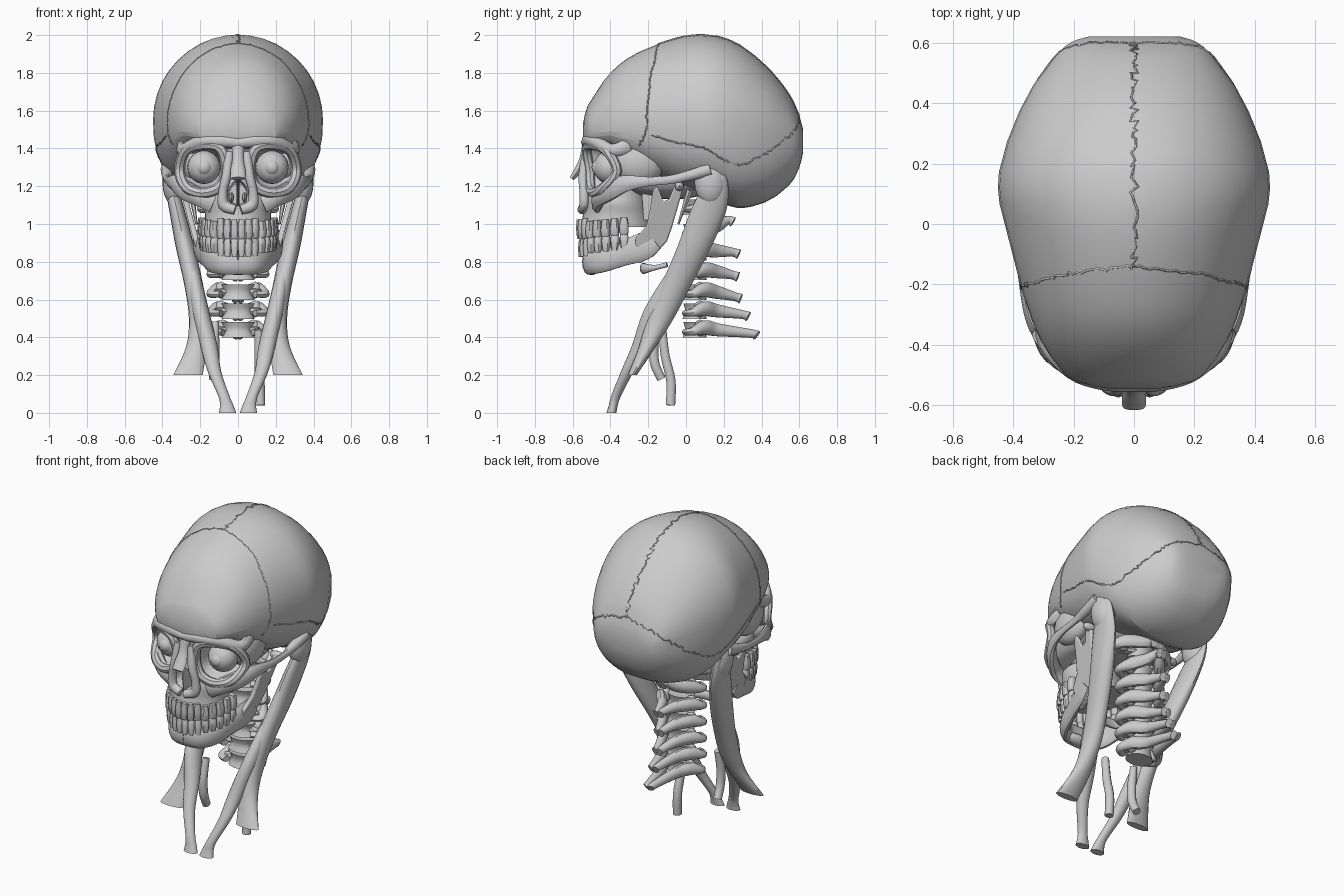
import bpy, bmesh, math, random
from mathutils import Vector, Matrix
from mathutils.bvhtree import BVHTree

if "Cube" in bpy.data.objects:
    bpy.data.objects.remove(bpy.data.objects["Cube"])

random.seed(4)
X, Y, Z = Vector((1, 0, 0)), Vector((0, 1, 0)), Vector((0, 0, 1))


def finish(name, bm, mirror=False, angle=40):
    bmesh.ops.recalc_face_normals(bm, faces=bm.faces[:])
    me = bpy.data.meshes.new(name)
    bm.to_mesh(me)
    bm.free()
    if angle:
        for p in me.polygons:
            p.use_smooth = True
        me.set_sharp_from_angle(angle=math.radians(angle))
    ob = bpy.data.objects.new(name, me)
    bpy.context.scene.collection.objects.link(ob)
    if mirror:
        ob.modifiers.new("mirror", 'MIRROR')
    return ob


def smooth(rows, k=4, closed=False):
    n, out = len(rows), []
    pick = (lambda i: rows[i % n]) if closed else (lambda i: rows[max(0, min(n - 1, i))])
    for i in range(n if closed else n - 1):
        a, b, c, d = (pick(i + j) for j in (-1, 0, 1, 2))
        for s in range(k):
            t = s / k
            out.append([q + .5 * t * (r - p + t * (2 * p - 5 * q + 4 * r - u + t * (3 * (q - r) + u - p)))
                        for p, q, r, u in zip(a, b, c, d)])
    return out if closed else out + [list(rows[-1])]


def loft(name, rings, mirror=False, closed=False, caps=(True, True), angle=40):
    bm = bmesh.new()
    vs = [[bm.verts.new(p) for p in r] for r in rings]
    n = len(vs[0])
    for a, b in list(zip(vs, vs[1:])) + ([(vs[-1], vs[0])] if closed else []):
        for i in range(n):
            bm.faces.new((a[i], a[(i + 1) % n], b[(i + 1) % n], b[i]))
    if not closed:
        for on, r in zip(caps, (vs[0], vs[-1])):
            if on:
                bm.faces.new(r)
    return finish(name, bm, mirror, angle)


def ellipse(c, u, v, n):
    return [Vector(c) + u * math.cos(i * math.tau / n) + v * math.sin(i * math.tau / n) for i in range(n)]


def limb(name, rows, mirror=False, n=16, k=4):
    # horizontal elliptical sections: x, y, z, half width, half depth
    return loft(name, [ellipse(r[:3], X * r[3], Y * r[4], n) for r in smooth(rows, k)], mirror)


def tube(name, rows, mirror=False, n=10, k=4, ref=Z, closed=False):
    # sections square to the path: x, y, z, half width, half height
    rows = smooth(rows, k, closed)
    rings, m = [], len(rows)
    for i, r in enumerate(rows):
        a = rows[(i + 1) % m] if closed else rows[min(m - 1, i + 1)]
        b = rows[i - 1] if closed else rows[max(0, i - 1)]
        t = (Vector(a[:3]) - Vector(b[:3])).normalized()
        side = t.cross(ref).normalized()
        rings.append(ellipse(r[:3], side * r[3], side.cross(t) * r[4], n))
    return loft(name, rings, mirror, closed)


def ball(name, c, r, mirror=False, seg=20):
    bm = bmesh.new()
    bmesh.ops.create_uvsphere(bm, u_segments=seg, v_segments=seg // 2, radius=1,
                              matrix=Matrix.Translation(c) @ Matrix.Diagonal((*r, 1)))
    return finish(name, bm, mirror)


# Braincase: y, top z, bottom z, half width, widest z
case = [(-.545, 1.53, 1.45, .08, 1.49), (-.53, 1.6, 1.415, .16, 1.5), (-.5, 1.66, 1.4, .225, 1.5),
        (-.4, 1.8, 1.39, .3, 1.52), (-.27, 1.9, 1.3, .355, 1.53), (-.05, 1.985, 1.19, .415, 1.54),
        (.12, 2, 1.15, .45, 1.55), (.27, 1.955, 1.085, .42, 1.53), (.43, 1.83, 1.12, .35, 1.5),
        (.55, 1.68, 1.21, .265, 1.47), (.6, 1.57, 1.3, .21, 1.45), (.62, 1.5, 1.38, .15, 1.44)]
rings = []
for y, zt, zb, w, zm in smooth(case):
    ring = []
    for i in range(40):
        c, s = math.cos(i * math.tau / 40), math.sin(i * math.tau / 40)
        p = 1 if s >= 0 else .78
        h = zt - zm if s >= 0 else zb - zm
        ring.append((w * math.copysign(abs(c) ** p, c), y, zm + h * abs(s) ** p))
    rings.append(ring)
skull = loft("braincase", rings, angle=12)
dec = skull.modifiers.new("facets", 'DECIMATE')
dec.ratio = .4

# Sutures: jagged lines projected onto the braincase
bpy.context.view_layer.update()
tree = BVHTree.FromObject(skull, bpy.context.evaluated_depsgraph_get())


def suture(name, pts, jag):
    origin, rows = Vector((0, .05, 1.5)), smooth(pts, 16)
    cu = bpy.data.curves.new(name, 'CURVE')
    cu.dimensions, cu.bevel_depth, cu.bevel_resolution = '3D', .004, 0
    for sx in ((1, -1) if any(p[0] for p in pts) else (1,)):
        hits = []
        for r in rows:
            d = Vector((r[0] * sx, r[1], r[2])) - origin
            d += Vector([random.uniform(-jag, jag) for _ in range(3)])
            h = tree.ray_cast(origin, d.normalized())[0]
            if h:
                hits.append(h)
        sp = cu.splines.new('POLY')
        sp.points.add(len(hits) - 1)
        for q, h in zip(sp.points, hits):
            q.co = (*h, 1)
    bpy.context.scene.collection.objects.link(bpy.data.objects.new(name, cu))


suture("sagittal_suture", [(0, -.14, 1.96), (0, .1, 2), (0, .35, 1.9), (0, .52, 1.72), (0, .6, 1.58)], .014)
suture("coronal_suture", [(0, -.14, 1.96), (.2, -.16, 1.88), (.33, -.19, 1.7), (.37, -.21, 1.5), (.33, -.24, 1.42)], .006)
suture("lambdoid_suture", [(0, .6, 1.58), (.2, .58, 1.52), (.32, .45, 1.4), (.4, .31, 1.31), (.41, .2, 1.34)], .009)
suture("temporal_suture", [(.41, .2, 1.34), (.44, .1, 1.4), (.42, -.05, 1.43), (.37, -.18, 1.47)], .005)

# Orbits: rim, socket and eye
rim = [(.17, -.5, 1.42), (.09, -.525, 1.395), (.065, -.51, 1.29), (.095, -.505, 1.2),
       (.18, -.49, 1.165), (.27, -.44, 1.19), (.31, -.365, 1.28), (.275, -.425, 1.39)]
tube("orbit_rim", [(*p, .028, .026) for p in rim], True, 8, 4, Y, True)
loop = [Vector(p) for p in smooth(rim, 4, True)]
apex = Vector((.1, -.17, 1.3))
loft("eye_socket", [[p.lerp(apex, f) for p in loop] for f in (0, .25, .5, .75, .93)], True, caps=(False, True))
ball("eyeball", (.18, -.405, 1.3), (.088, .085, .088), True, 24)
ball("cornea", (.18, -.45, 1.3), (.048, .05, .048), True, 20)
tube("brow_ridge", [(0, -.525, 1.43, .03, .03), (.1, -.52, 1.44, .03, .035), (.2, -.48, 1.435, .035, .035),
                    (.29, -.39, 1.39, .03, .035), (.3, -.3, 1.42, .02, .04)], True)

# Upper jaw with nasal opening
jaw = limb("maxilla", [(0, -.4, 1.42, .06, .12), (0, -.4, 1.28, .065, .13), (0, -.4, 1.2, .11, .14),
                       (0, -.38, 1.13, .18, .16), (0, -.37, 1.05, .175, .175), (0, -.37, .985, .18, .19)], n=28)
cut = loft("nose_cutter", [[(math.cos(a) * .063 * s * (1 - .35 * math.sin(a)), y, 1.165 + math.sin(a) * .08 * s)
                            for a in [i * math.tau / 18 for i in range(18)]] for y, s in ((-.7, 1), (-.33, .75))])
cut.hide_render = True
cut.hide_set(True)
cut.display_type = 'WIRE'
bo = jaw.modifiers.new("nasal_opening", 'BOOLEAN')
bo.operation, bo.object = 'DIFFERENCE', cut
tube("nasal_bone", [(0, -.525, 1.42, .035, .025), (0, -.545, 1.34, .03, .022), (0, -.575, 1.28, .04, .02),
                    (0, -.605, 1.24, .038, .014)], ref=Y)
tube("nose_side", [(.045, -.525, 1.38, .025, .025), (.06, -.545, 1.26, .025, .025), (.08, -.54, 1.17, .024, .025),
                   (.075, -.54, 1.1, .03, .025), (.015, -.55, 1.075, .025, .025)], True, ref=Y)
tube("nasal_septum", [(0, -.5, 1.26, .007, .06), (0, -.49, 1.08, .007, .06)], ref=Y)
ball("nasal_concha", (.035, -.44, 1.14), (.014, .07, .028), True, 12)

# Cheekbone, skull base, mastoid and styloid
tube("cheekbone", [(.13, -.47, 1.11, .03, .055), (.2, -.46, 1.14, .035, .05), (.28, -.4, 1.18, .03, .055),
                   (.335, -.32, 1.215, .022, .045), (.365, -.2, 1.225, .015, .026), (.375, -.08, 1.235, .016, .024),
                   (.375, .03, 1.26, .03, .03), (.38, .13, 1.29, .03, .035)], True)
ball("skull_base", (0, -.08, 1.22), (.24, .26, .09))
ball("sphenoid_wing", (.25, -.25, 1.33), (.075, .14, .12), True)
tube("pterygoid", [(.1, -.19, 1.2, .02, .05), (.1, -.19, 1.02, .015, .035)], True, ref=Y)
ball("mastoid", (.34, .13, 1.22), (.06, .085, .12), True)
tube("styloid", [(.25, .02, 1.18, .018, .018), (.22, -.04, 1.0, .006, .006)], True, 6, ref=Y)

# Lower jaw
tube("mandible_body", [(0, -.515, .8, .035, .07), (.08, -.505, .8, .035, .068), (.14, -.44, .81, .03, .066),
                       (.175, -.34, .84, .028, .065), (.205, -.23, .88, .026, .075), (.22, -.17, .92, .018, .06)], True, 14)
ball("chin", (0, -.5, .765), (.1, .042, .035))
side = [(-.27, .92), (-.25, .79), (-.17, .83), (-.1, .91), (-.075, .98), (-.02, 1.17), (-.025, 1.21),
        (-.06, 1.21), (-.09, 1.13), (-.12, 1.12), (-.15, 1.2), (-.175, 1.18), (-.19, 1.08), (-.21, .99)]
ramus = loft("mandible_ramus", [[(.19 + (z - .8) * .27 + d, y, z) for y, z in side] for d in (-.015, .015)], True)
bv = ramus.modifiers.new("soft_edge", 'BEVEL')
bv.width, bv.segments = .008, 2
ball("jaw_condyle", (.3, -.035, 1.2), (.05, .025, .025), True, 12)

# Teeth on an elliptical arch
for row, sgn in (("upper", 1), ("lower", -1)):
    bm = bmesh.new()
    for i in range(8):
        a = math.radians((i + .5) * 11.6)
        sx, sy = (.188, .25) if sgn > 0 else (.182, .24)
        pos = Vector((sx * math.sin(a), -.315 - sy * math.cos(a), 0))
        wid = .2025 * math.hypot(sx * math.cos(a), sy * math.sin(a)) * .97
        yaw = math.atan2(sy * math.sin(a), sx * math.cos(a))
        dep = .035 if i < 3 else .052
        bite = .918 + .03 * (pos.y + .58) / .28
        tall = (.105 if i < 3 else .09) * (1 if sgn > 0 else .9)
        for_root = []
        for h, f, g in ((0, .86, .5 if i < 3 else .8), (.15, .98, .8 if i < 3 else 1), (.55, 1, 1.05), (1, .72, .85)):
            c = pos + Z * (bite + sgn * tall * h)
            u = Vector((math.cos(yaw), math.sin(yaw), 0)) * wid * .5 * f
            v = Vector((-math.sin(yaw), math.cos(yaw), 0)) * dep * .5 * g
            ring = []
            for j in range(12):
                cs, sn = math.cos(j * math.tau / 12), math.sin(j * math.tau / 12)
                ring.append(bm.verts.new(c + u * math.copysign(abs(cs) ** .6, cs) + v * math.copysign(abs(sn) ** .6, sn)))
            for_root.append(ring)
        for p, q in zip(for_root, for_root[1:]):
            for j in range(12):
                bm.faces.new((p[j], p[(j + 1) % 12], q[(j + 1) % 12], q[j]))
        bm.faces.new(for_root[0])
        bm.faces.new(for_root[-1])
    finish(row + "_teeth", bm, True)

# Neck vertebrae: body z, spine tip y, tip z, half width
spine = [(1.09, .2, 1.1, .19), (.96, .25, 1.01, .14), (.85, .28, .84, .14), (.745, .275, .72, .14),
         (.64, .29, .605, .14), (.54, .33, .51, .14), (.44, .375, .41, .13)]
for i, (z, ty, tz, w) in enumerate(spine):
    limb(f"vertebra_body_{i + 1}", [(0, .05, z + .04, .088, .066), (0, .05, z, .072, .056), (0, .045, z - .042, .088, .066)], n=14, k=3)
    tube(f"vertebra_arch_{i + 1}", [(w - .05, .0, z - .012, .025, .018), (w, .035, z - .01, .028, .022), (w - .035, .1, z + .012, .03, .04),
                                    (.05, .165, z * .6 + tz * .4 + .012, .03, .036), (.016, ty - .03, tz + .01, .024, .024),
                                    (.016, ty, tz, .02, .028)], True)
    ball(f"vertebra_joint_{i + 1}", (w - .05, .075, z + .01), (.035, .035, .045), True, 10)
    tube(f"vertebra_pedicle_{i + 1}", [(.04, .06, z, .03, .022), (w - .02, .03, z - .005, .025, .02)], True, 8)

# Hyoid bone
tube("hyoid", [(0, -.225, .765, .02, .03), (.05, -.215, .765, .018, .026), (.09, -.16, .77, .012, .014), (.11, -.1, .785, .012, .014)], True)

# Neck muscles: outer and inner heads
limb("neck_muscle_outer", [(.36, .175, 1.26, .022, .04), (.345, .15, 1.17, .035, .075), (.32, .115, 1.06, .042, .095),
                           (.28, .045, .88, .05, .09), (.235, -.05, .68, .05, .08), (.21, -.135, .5, .05, .07),
                           (.22, -.205, .35, .055, .045), (.265, -.285, .2, .078, .024)], True)
limb("neck_muscle_inner", [(.24, -.03, .76, .035, .06), (.2, -.15, .55, .045, .07), (.155, -.24, .36, .045, .045),
                           (.125, -.31, .22, .036, .034), (.075, -.37, .09, .03, .026), (.06, -.385, .04, .036, .024),
                           (.055, -.395, 0, .046, .026)], True)

# Two short vessels low in the neck
tube("vessel_long", [(.11, -.125, .44, .022, .022), (.112, -.11, .3, .025, .025), (.115, -.08, .17, .026, .026), (.118, -.082, .04, .026, .026)], ref=Y)
tube("vessel_short", [(-.12, -.145, .48, .02, .02), (-.125, -.17, .36, .026, .026), (-.125, -.165, .26, .026, .026), (-.13, -.13, .18, .024, .024)], ref=Y)
